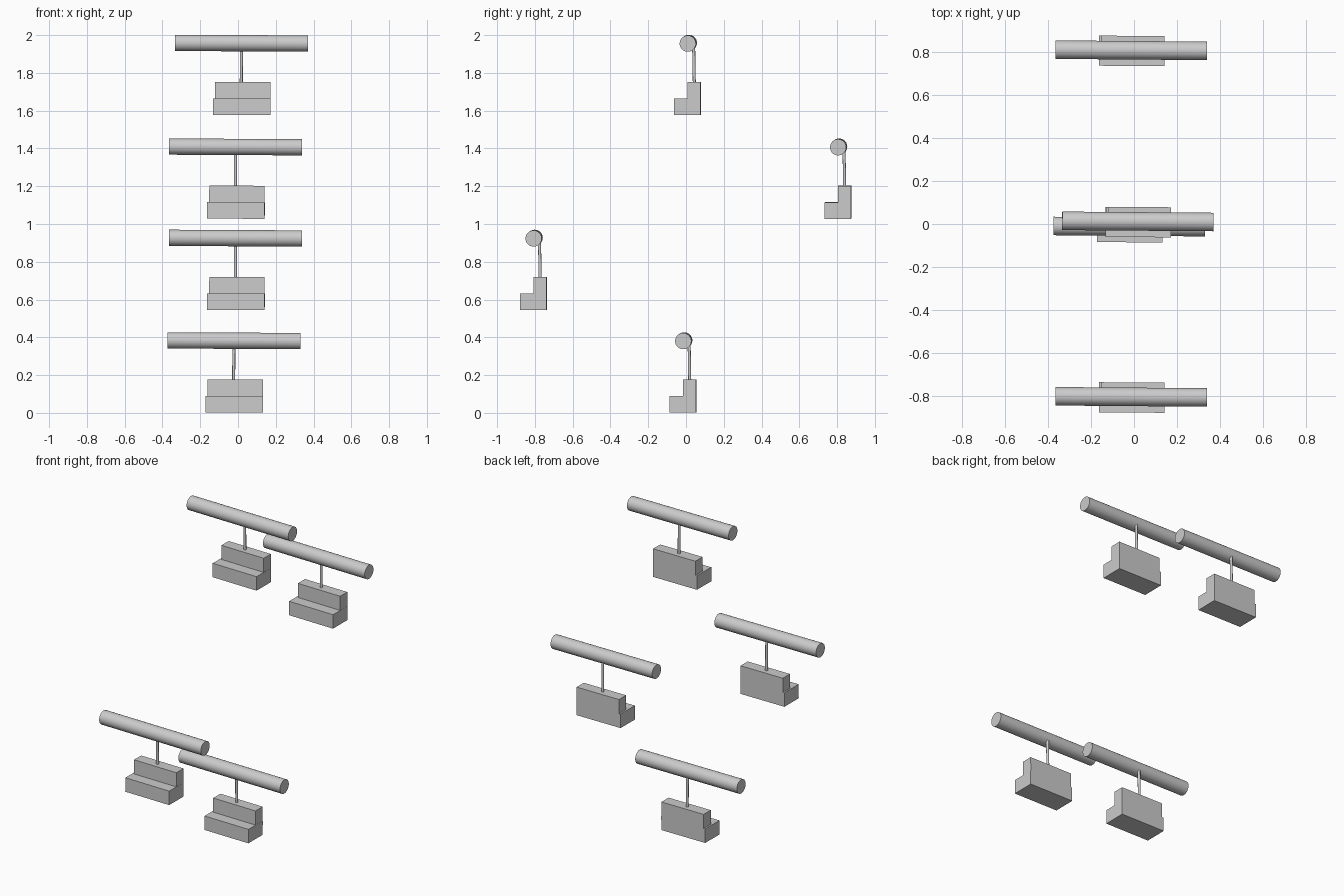
import bpy
from math import radians, pi
from mathutils import Matrix, Euler

if "Cube" in bpy.data.objects:
    bpy.data.objects.remove(bpy.data.objects["Cube"])

TILT = Euler((0, radians(0.3), radians(-0.45))).to_matrix().to_4x4()


def place(obj, name, frame):
    obj.name = name
    obj.matrix_world = frame @ obj.matrix_basis


def box(name, frame, lo, hi):
    bpy.ops.mesh.primitive_cube_add(size=1, location=[(a + b) / 2 for a, b in zip(lo, hi)])
    o = bpy.context.object
    o.scale = [b - a for a, b in zip(lo, hi)]
    place(o, name, frame)


def cylinder(name, frame, radius, length, loc, rot, sides):
    bpy.ops.mesh.primitive_cylinder_add(vertices=sides, radius=radius, depth=length,
                                        location=loc, rotation=rot)
    bpy.ops.object.shade_smooth_by_angle(angle=radians(35))
    place(bpy.context.object, name, frame)


def hanging_bench(tag, centre):
    frame = Matrix.Translation(centre) @ TILT
    # horizontal overhead tube
    cylinder("overhead_tube_" + tag, frame, 0.043, 0.704, (0, 0, 0), (0, pi / 2, 0), 32)
    # thin hanger rod from tube to backrest
    cylinder("hanger_rod_" + tag, frame, 0.008, 0.215, (0, 0.03, -0.1), (radians(1), 0, 0), 16)
    # seat base and backrest
    box("seat_" + tag, frame, (-0.148, -0.073, -0.38), (0.156, 0.067, -0.293))
    box("backrest_" + tag, frame, (-0.138, -0.003, -0.293), (0.155, 0.067, -0.205))


# four benches around a wheel
hanging_bench("top", (0.018, 0.012, 1.957))
hanging_bench("back", (-0.013, 0.808, 1.408))
hanging_bench("front", (-0.013, -0.804, 0.925))
hanging_bench("bottom", (-0.022, -0.012, 0.382))
